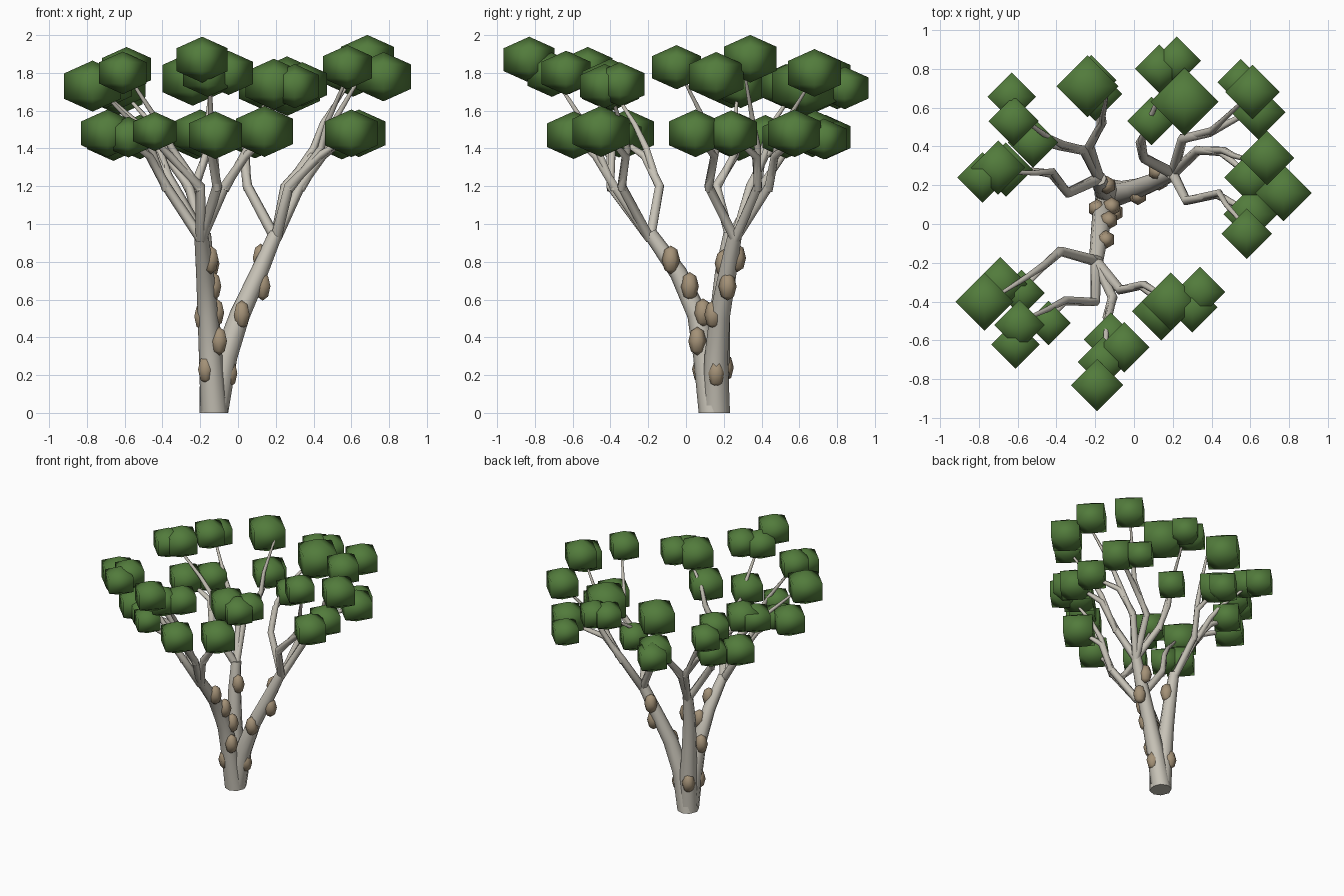
import bpy, bmesh, math
from mathutils import Vector, Matrix


def material(name, rgb):
    m = bpy.data.materials.new(name)
    m.diffuse_color = (*rgb, 1)
    return m


BARK = material("pale grey bark", (0.57, 0.54, 0.47))
KNOT = material("brown knot", (0.37, 0.285, 0.185))
LEAF = material("leaf green", (0.085, 0.20, 0.045))


def finish(bm, name, mat, angle):
    bmesh.ops.recalc_face_normals(bm, faces=bm.faces)
    me = bpy.data.meshes.new(name)
    bm.to_mesh(me)
    bm.free()
    me.materials.append(mat)
    ob = bpy.data.objects.new(name, me)
    bpy.context.collection.objects.link(ob)
    bpy.ops.object.select_all(action='DESELECT')
    ob.select_set(True)
    bpy.context.view_layer.objects.active = ob
    bpy.ops.object.shade_smooth_by_angle(angle=math.radians(angle))
    return ob


def tube(bm, pts, radii, sides):
    """Tapered limb swept along a few points."""
    pts = [Vector(p) for p in pts]
    rings = []
    for i, p in enumerate(pts):
        d = (pts[min(i + 1, len(pts) - 1)] - pts[max(i - 1, 0)]).normalized()
        if p.z < 0.01:
            d = Vector((0, 0, 1))          # flat foot on the ground
        u = (Vector((1, 0, 0)) - d * d.x).normalized()
        w = d.cross(u)
        rings.append([bm.verts.new(p + radii[i] * (u * math.cos(a) + w * math.sin(a)))
                      for a in (math.tau * k / sides for k in range(sides))])
    for r, s in zip(rings, rings[1:]):
        for k in range(sides):
            j = (k + 1) % sides
            bm.faces.new((r[k], r[j], s[j], s[k]))
    bm.faces.new(rings[0])
    bm.faces.new(rings[-1])


def blob(bm, pos, r, h, segs, rings):
    """Low-poly ball: belt radius r, half height h."""
    if rings == 3:
        r /= math.sin(math.pi / 3)
    m = Matrix.Translation(pos) @ Matrix.Diagonal((r, r, h, 1))
    bmesh.ops.create_uvsphere(bm, u_segments=segs, v_segments=rings, radius=1, matrix=m)


# Three trunks rising from one foot
trunks = {
    "right": [(-0.125, 0.16, 0), (-0.065, 0.16, 0.3), (0.01, 0.18, 0.52), (0.11, 0.22, 0.74), (0.20, 0.26, 0.95)],
    "front": [(-0.125, 0.14, 0), (-0.145, 0.10, 0.3), (-0.16, 0.06, 0.52), (-0.175, -0.04, 0.74), (-0.195, -0.19, 0.95)],
    "back": [(-0.13, 0.15, 0), (-0.14, 0.17, 0.3), (-0.155, 0.18, 0.52), (-0.17, 0.20, 0.74), (-0.18, 0.235, 0.95)],
}
for key, pts in trunks.items():
    bm = bmesh.new()
    tube(bm, pts, (0.073, 0.062, 0.054, 0.047, 0.037), 8)
    finish(bm, key + "_trunk", BARK, 60)

# Limbs: first joint (z 1.2), second joint (z 1.36), low leaf end, high leaf end
limbs = {
    "right": [
        ((0.33, 0.38), (0.45, 0.37), (0.59, 0.25, 1.46), (0.66, 0.31, 1.80)),
        ((0.27, 0.12), (0.43, 0.15), (0.58, 0.07, 1.46), (0.58, -0.02, 1.78)),
        ((0.25, 0.44), (0.39, 0.47), (0.60, 0.58, 1.45), (0.59, 0.66, 1.75)),
        ((0.05, 0.34), (0.03, 0.42), (0.08, 0.52, 1.45), (0.17, 0.75, 1.68)),
    ],
    "front": [
        ((-0.38, -0.14), (-0.47, -0.22), (-0.59, -0.35, 1.45), (-0.72, -0.38, 1.70)),
        ((-0.20, -0.40), (-0.36, -0.40), (-0.46, -0.51, 1.46), (-0.58, -0.50, 1.78)),
        ((-0.07, -0.34), (0.04, -0.32), (0.16, -0.42, 1.47), (0.26, -0.40, 1.70)),
        ((-0.11, -0.38), (-0.14, -0.48), (-0.12, -0.58, 1.45), (-0.15, -0.70, 1.78)),
    ],
    "back": [
        ((-0.34, 0.16), (-0.43, 0.26), (-0.64, 0.29, 1.45), (-0.72, 0.27, 1.70)),
        ((-0.26, 0.38), (-0.38, 0.40), (-0.53, 0.43, 1.45), (-0.61, 0.57, 1.70)),
        ((-0.23, 0.40), (-0.17, 0.51), (-0.20, 0.67, 1.45), (-0.14, 0.66, 1.76)),
    ],
}
for key, group in limbs.items():
    top = Vector(trunks[key][-1])
    bm = bmesh.new()
    for a, b, low, high in group:
        j1, j2 = Vector((*a, 1.2)), Vector((*b, 1.36))
        tube(bm, (top - Vector((0, 0, 0.03)), j1, j2, low), (0.029, 0.026, 0.022, 0.012), 6)
        # slimmer upper limb leaving the same joint
        j3 = j2.lerp(Vector(high), 0.3) + Vector((0, 0, 0.06))
        tube(bm, (j1 - Vector((0, 0, 0.02)), j2 + Vector((0.01, 0.01, 0.04)), j3, high),
             (0.022, 0.020, 0.015, 0.008), 6)
    finish(bm, key + "_branches", BARK, 75)

# Knots on the bark
bm = bmesh.new()
for p in [(-0.17, 0.08, 0.23), (-0.045, 0.16, 0.21), (-0.10, 0.06, 0.38),
          (-0.19, 0.08, 0.51), (0.02, 0.145, 0.52), (0.13, 0.22, 0.67),
          (0.12, 0.27, 0.82), (-0.145, -0.08, 0.81), (-0.13, 0.02, 0.67),
          (-0.115, 0.09, 0.53), (-0.14, 0.20, 0.79), (-0.165, 0.205, 0.24)]:
    blob(bm, p, 0.048, 0.076, 6, 4)
finish(bm, "bark_knots", KNOT, 180)

# Leaf clumps per trunk: x, y, z, half width
clumps = {
    "back": [(-0.63, 0.655, 1.69, .125), (-0.62, 0.53, 1.73, .13), (-0.52, 0.42, 1.46, .13),
             (-0.66, 0.28, 1.46, .14), (-0.70, 0.29, 1.74, .14), (-0.78, 0.24, 1.73, .13),
             (-0.22, 0.74, 1.46, .13), (-0.24, 0.71, 1.77, .16), (-0.20, 0.67, 1.48, .14)],
    "right": [(0.13, 0.80, 1.72, .125), (0.22, 0.84, 1.72, .125), (0.26, 0.63, 1.73, .175),
              (0.09, 0.53, 1.46, .125), (0.55, 0.73, 1.45, .12), (0.61, 0.68, 1.80, .14),
              (0.64, 0.575, 1.48, .14), (0.685, 0.34, 1.875, .14), (0.77, 0.16, 1.78, .145),
              (0.60, 0.24, 1.48, .135), (0.60, 0.05, 1.48, .14), (0.58, -0.05, 1.83, .13)],
    "front": [(0.14, -0.45, 1.49, .15), (0.19, -0.40, 1.74, .15), (0.34, -0.35, 1.74, .13),
              (0.30, -0.43, 1.73, .13), (-0.12, -0.595, 1.47, .14), (-0.05, -0.635, 1.80, .13),
              (-0.16, -0.71, 1.79, .13), (-0.19, -0.83, 1.87, .135), (-0.69, -0.31, 1.48, .14),
              (-0.77, -0.40, 1.73, .15), (-0.58, -0.355, 1.46, .12), (-0.59, -0.52, 1.82, .13),
              (-0.61, -0.62, 1.80, .125), (-0.44, -0.51, 1.49, .115)],
}
for key, group in clumps.items():
    bm = bmesh.new()
    for x, y, z, r in group:
        blob(bm, (x, y, z), r, r * 0.9, 4, 3)
    finish(bm, key + "_leaves", LEAF, 180)
